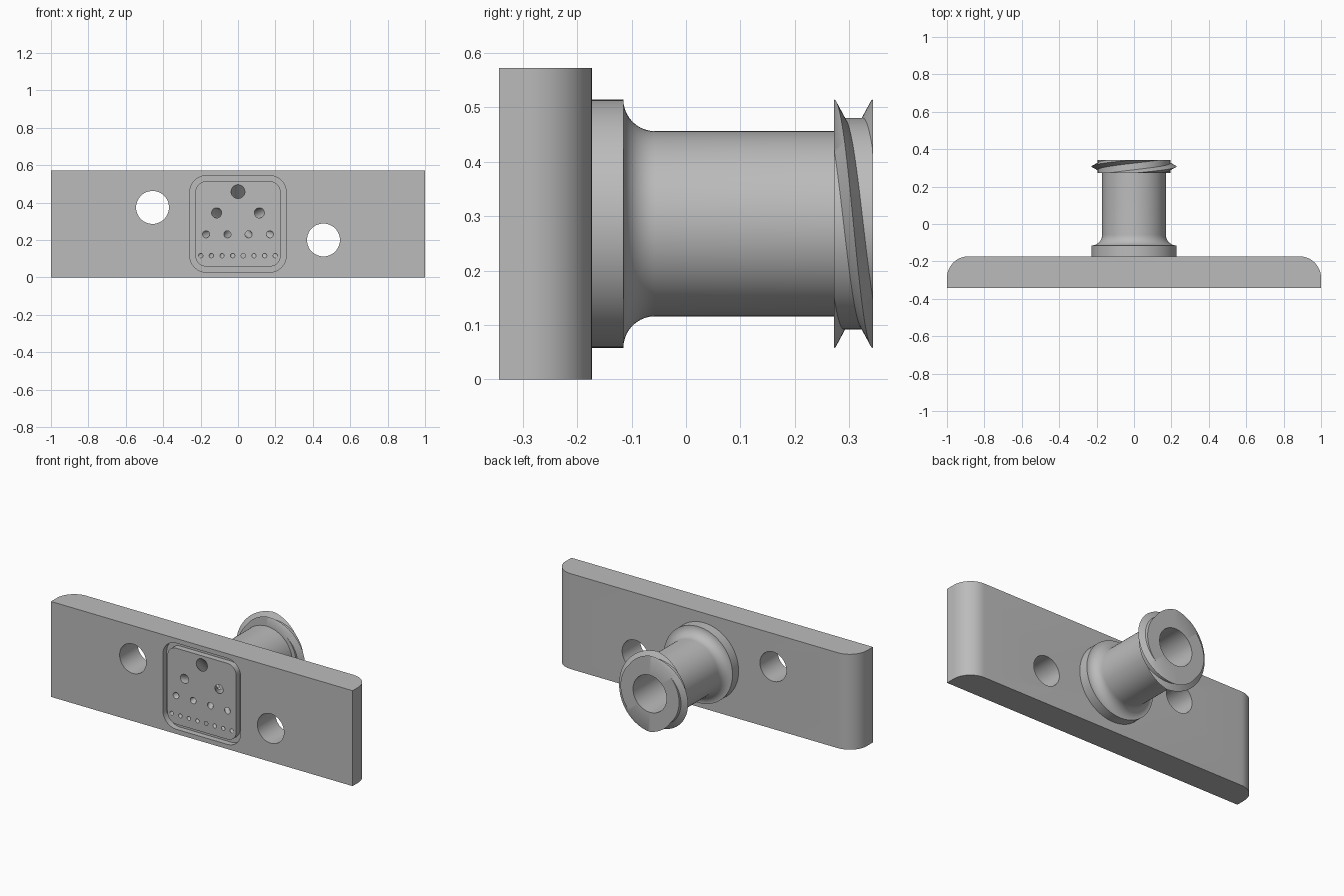
import bpy
import bmesh
from math import sin, cos, pi

if "Cube" in bpy.data.objects:
    bpy.data.objects.remove(bpy.data.objects["Cube"])

grey = bpy.data.materials.new("plain grey")
grey.use_nodes = True
COLOUR = (0.5, 0.5, 0.5, 1)
grey.diffuse_color = COLOUR
grey.node_tree.nodes["Principled BSDF"].inputs["Base Color"].default_value = COLOUR

FRONT, BACK, TOP = -0.343, -0.173, 0.572
AXIS = TOP / 2


def skin(name, strips, wrap=False, caps=False):
    """Join successive closed loops of points with quads."""
    bm = bmesh.new()
    for loops in strips:
        rings = [[bm.verts.new(p) for p in loop] for loop in loops]
        pairs = list(zip(rings, rings[1:]))
        if wrap:
            pairs.append((rings[-1], rings[0]))
        for a, b in pairs:
            for i in range(len(a)):
                j = (i + 1) % len(a)
                bm.faces.new((a[i], a[j], b[j], b[i]))
        if caps:
            bm.faces.new(rings[0])
            bm.faces.new(rings[-1])
    bmesh.ops.remove_doubles(bm, verts=bm.verts, dist=1e-5)
    bmesh.ops.recalc_face_normals(bm, faces=bm.faces)
    mesh = bpy.data.meshes.new(name)
    bm.to_mesh(mesh)
    bm.free()
    mesh.materials.append(grey)
    obj = bpy.data.objects.new(name, mesh)
    bpy.context.collection.objects.link(obj)
    return obj


def activate(obj):
    bpy.ops.object.select_all(action='DESELECT')
    obj.select_set(True)
    bpy.context.view_layer.objects.active = obj


def cut(target, cutter):
    activate(target)
    mod = target.modifiers.new("cut", 'BOOLEAN')
    mod.operation = 'DIFFERENCE'
    mod.solver = 'EXACT'
    mod.object = cutter
    bpy.ops.object.modifier_apply(modifier=mod.name)
    bpy.data.objects.remove(cutter)


def circle(x, y, z, r, n=32):
    return [(x + r * cos(2 * pi * i / n), y, z + r * sin(2 * pi * i / n)) for i in range(n)]


def rounded_square(half, r, y, n=8):
    pts = []
    for k, (sx, sz) in enumerate([(1, 1), (-1, 1), (-1, -1), (1, -1)]):
        for i in range(n + 1):
            a = pi / 2 * (k + i / n)
            pts.append((sx * (half - r) + r * cos(a), y, AXIS + sz * (half - r) + r * sin(a)))
    return pts


# Plate with rounded rear ends
R = 0.115
outline = [(-1, FRONT), (1, FRONT)]
for k, side in enumerate((1, -1)):
    for i in range(13):
        a = pi / 2 * (k + i / 12)
        outline.append((side * (1 - R) + R * cos(a), BACK - R + R * sin(a)))
plate = skin("mounting_plate", [[[(x, y, z) for x, y in outline] for z in (0, TOP)]], caps=True)

# Bolt holes
for x, z in ((-0.457, 0.374), (0.457, 0.2)):
    cut(plate, skin("bolt_cutter", [[circle(x, y, z, 0.088, 48) for y in (-0.5, 0)]], caps=True))

# Seal groove
DEPTH = 0.035
groove = [rounded_square(half, r, y) for half, r, y in (
    (0.258, 0.088, FRONT - 0.05), (0.258, 0.088, FRONT + DEPTH),
    (0.228, 0.058, FRONT + DEPTH), (0.228, 0.058, FRONT - 0.05))]
cut(plate, skin("groove_cutter", [groove], wrap=True))

# Rows of channels that converge on the nozzle
for count, pitch, z, r in ((1, 0, 0.459, 0.037), (2, 0.229, 0.345, 0.027),
                           (4, 0.114, 0.23, 0.019), (8, 0.057, 0.116, 0.012)):
    for i in range(count):
        x = (i - (count - 1) / 2) * pitch
        loops = []
        for t in (-0.1, 1.02):
            loops.append(circle(x * (1 - t), FRONT + t * (BACK + 0.004 - FRONT),
                                z + t * (AXIS - z), r, 24))
        cut(plate, skin("channel_cutter", [loops], caps=True))

# Nozzle: flange, fillet, barrel, two-start thread and bore
RIM, BARREL, COLLAR, BORE = 0.228, 0.17, 0.194, 0.111
SEAT, T0, T1, FLANK = -0.115, 0.272, 0.343, 0.018
LEAD = T1 - T0
fillet = RIM - BARREL
base = [(BORE, BACK - 0.006), (RIM, BACK - 0.006)]
for i in range(11):
    a = pi / 2 * i / 10
    base.append((RIM - fillet * sin(a), SEAT + fillet * (1 - cos(a))))
base.append((BARREL, T0))


def thread_profile(crest):
    breaks = (T0, crest - LEAD + FLANK, crest - FLANK, crest,
              crest + FLANK, crest + LEAD - FLANK, T1)
    pts = []
    for y in breaks:
        y = min(max(y, T0), T1)
        gap = min(abs(y - crest - k * LEAD) for k in (-1, 0, 1))
        pts.append((COLLAR + (RIM - COLLAR) * max(0, 1 - gap / FLANK), y))
    return pts


STEPS = 48
strips = []
for start in (0, pi):
    strip = []
    for i in range(STEPS + 1):
        a = start + pi * i / STEPS
        profile = base + thread_profile(T0 + LEAD * i / STEPS) + [(BORE, T1)]
        strip.append([(r * sin(a), y, AXIS + r * cos(a)) for r, y in profile])
    strips.append(strip)
nozzle = skin("threaded_nozzle", strips)

for obj in (plate, nozzle):
    activate(obj)
    bpy.ops.object.shade_smooth_by_angle(angle=pi / 6)
